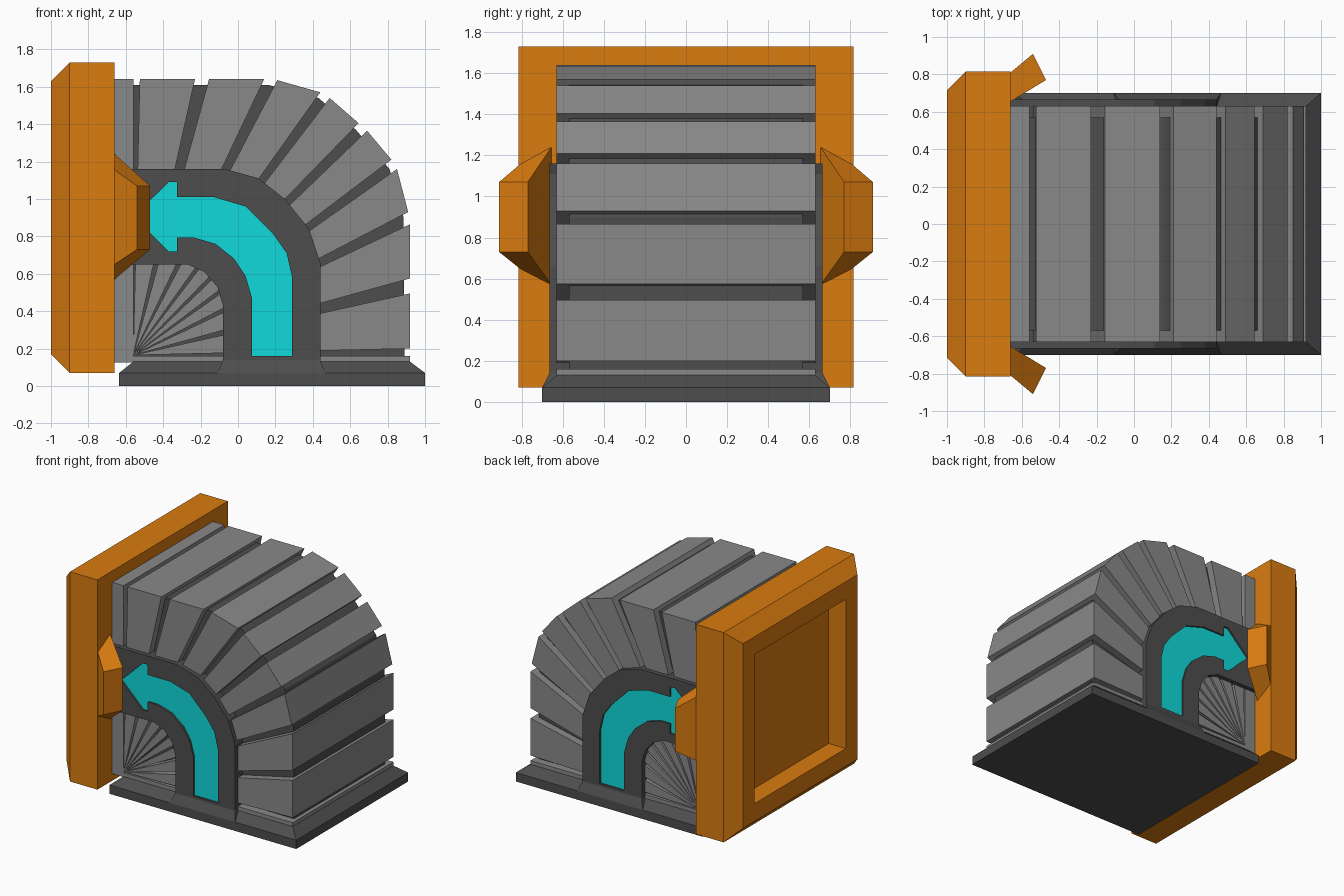
import bpy, bmesh
from mathutils import Vector
from mathutils.geometry import tessellate_polygon

if "Cube" in bpy.data.objects:
    bpy.data.objects.remove(bpy.data.objects["Cube"])


def material(name, rgb):
    m = bpy.data.materials.new(name)
    m.diffuse_color = (*rgb, 1)
    m.use_nodes = True
    m.node_tree.nodes["Principled BSDF"].inputs["Base Color"].default_value = m.diffuse_color
    return m


ORANGE = material("orange_paint", (0.7, 0.2, 0.005))
CYAN = material("cyan_panel", (0.005, 0.7, 0.7))
DARK = material("dark_grey", (0.075, 0.075, 0.075))
GREY = material("mid_grey", (0.25, 0.25, 0.25))


def finish(name, bm, mat):
    bmesh.ops.recalc_face_normals(bm, faces=bm.faces[:])
    me = bpy.data.meshes.new(name)
    bm.to_mesh(me)
    bm.free()
    me.materials.append(mat)
    ob = bpy.data.objects.new(name, me)
    bpy.context.collection.objects.link(ob)
    return ob


def prism(name, loops, y0, y1, mat):
    """Extrude an xz outline (first loop) with optional holes along y."""
    bm = bmesh.new()
    flat = [p for loop in loops for p in loop]
    a, b = [[bm.verts.new((x, y, z)) for x, z in flat] for y in (y0, y1)]
    if len(loops) == 1:
        bm.faces.new(a)
        bm.faces.new(b)
    else:
        for t in tessellate_polygon([[Vector((x, z, 0)) for x, z in lp] for lp in loops]):
            bm.faces.new([a[i] for i in t])
            bm.faces.new([b[i] for i in t])
    start = 0
    for lp in loops:
        n = len(lp)
        for i in range(n):
            j, k = start + i, start + (i + 1) % n
            bm.faces.new((a[j], a[k], b[k], b[j]))
        start += n
    return finish(name, bm, mat)


def loft(name, rings, mat):
    """Join rings of equal size and cap both ends."""
    bm = bmesh.new()
    vs = [[bm.verts.new(p) for p in r] for r in rings]
    for r, q in zip(vs, vs[1:]):
        for i in range(len(r)):
            j = (i + 1) % len(r)
            bm.faces.new((r[i], r[j], q[j], q[i]))
    bm.faces.new(vs[0])
    bm.faces.new(vs[-1])
    return finish(name, bm, mat)


def rect_z(x0, x1, y, z):
    return [(x0, -y, z), (x1, -y, z), (x1, y, z), (x0, y, z)]


def rect_x(x, y, z0, z1):
    return [(x, -y, z0), (x, y, z0), (x, y, z1), (x, -y, z1)]


# Base plate with chamfered rim
loft("base_plate", [rect_z(-0.635, 1, 0.70, 0), rect_z(-0.635, 1, 0.70, 0.07),
                    rect_z(-0.56, 0.92, 0.63, 0.13)], DARK)

# Orange end frame with chamfered face and recessed opening
loft("end_frame", [rect_x(-0.66, 0.815, 0.07, 1.73), rect_x(-0.90, 0.815, 0.07, 1.73),
                   rect_x(-1.0, 0.715, 0.17, 1.63), rect_x(-1.0, 0.57, 0.31, 1.49),
                   rect_x(-0.85, 0.57, 0.31, 1.49)], ORANGE)

# Bellows: recessed core, end slabs and wedge-shaped pleats fanning from a pivot
core = [(-0.66, 0.13), (-0.66, 1.61), (0.16, 1.61), (0.43, 1.54), (0.63, 1.37),
        (0.81, 1.16), (0.885, 0.9), (0.89, 0.13)]
prism("bellows_core", [core], -0.57, 0.57, DARK)
prism("bellows_end_slab", [[(-0.66, 0.16), (-0.56, 0.16), (-0.56, 1.64), (-0.66, 1.64)]],
      -0.63, 0.63, GREY)
prism("bellows_bottom_slab", [[(-0.66, 0.125), (0.92, 0.125), (0.92, 0.16), (-0.66, 0.16)]],
      -0.63, 0.63, GREY)
pivot = (-0.56, 0.165)
pleats = [((-0.525, 1.64), (-0.23, 1.64)), ((-0.155, 1.64), (0.14, 1.64)),
          ((0.21, 1.635), (0.44, 1.57)), ((0.49, 1.54), (0.645, 1.405)),
          ((0.69, 1.365), (0.82, 1.21)), ((0.85, 1.16), (0.91, 0.93)),
          ((0.92, 0.865), (0.92, 0.575)), ((0.92, 0.495), (0.92, 0.20))]
for i, (p, q) in enumerate(pleats):
    prism(f"bellows_pleat_{i + 1}", [[pivot, p, q]], -0.63, 0.63, GREY)

# Side bands with arrow-shaped cutout, arrow panels, foot ramps and brackets
band = [(-0.66, 1.16), (-0.07, 1.16), (0.11, 1.11), (0.25, 1.0), (0.38, 0.84),
        (0.44, 0.66), (0.44, 0.12), (-0.08, 0.12), (-0.08, 0.43), (-0.11, 0.53),
        (-0.18, 0.61), (-0.27, 0.65), (-0.66, 0.65)]
arrow = [(0.075, 0.16), (0.29, 0.16), (0.29, 0.58), (0.26, 0.71), (0.19, 0.81),
         (0.04, 0.96), (-0.13, 1.01), (-0.325, 1.01), (-0.325, 1.09), (-0.37, 1.09),
         (-0.56, 0.905), (-0.37, 0.72), (-0.325, 0.72), (-0.325, 0.795),
         (-0.24, 0.795), (-0.12, 0.76), (-0.02, 0.68), (0.04, 0.59), (0.075, 0.47)]
for side, s in (("front", -1), ("back", 1)):
    prism(f"{side}_band", [band, arrow], s * 0.57, s * 0.665, DARK)
    prism(f"{side}_arrow", [arrow], s * 0.57, s * 0.65, CYAN)
    loft(f"{side}_band_foot", [
        [(-0.11, s * 0.6, 0.07), (0.465, s * 0.6, 0.07), (0.465, s * 0.70, 0.07), (-0.11, s * 0.70, 0.07)],
        [(-0.08, s * 0.6, 0.14), (0.44, s * 0.6, 0.14), (0.44, s * 0.665, 0.14), (-0.08, s * 0.665, 0.14)]], DARK)
    outline = [(-0.66, 0.81, 0.65, 1.155), (-0.54, 0.91, 0.73, 1.07),
               (-0.47, 0.77, 0.73, 1.07), (-0.66, 0.655, 0.57, 1.24)]
    loft(f"{side}_bracket", [[(x, s * y, lo) for x, y, lo, hi in outline],
                             [(x, s * y, hi) for x, y, lo, hi in outline]], ORANGE)
